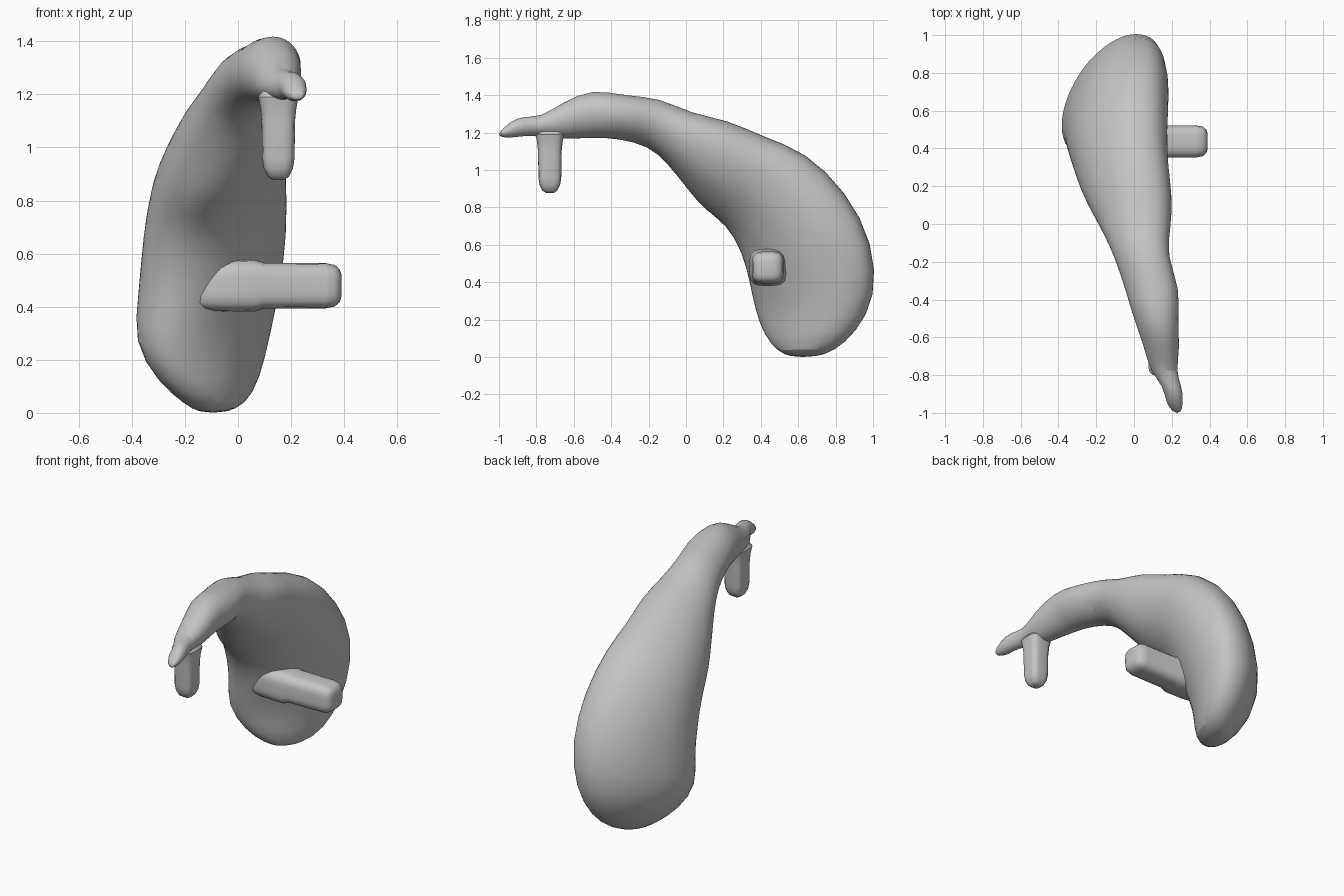
import bpy
import bmesh
import math
from mathutils import Vector, noise

old = bpy.data.objects.get("Cube")
if old:
    bpy.data.objects.remove(old, do_unlink=True)

grey = bpy.data.materials.new("plain grey")
grey.use_nodes = True
COLOUR = (0.56, 0.56, 0.56, 1)
grey.diffuse_color = COLOUR
grey.node_tree.nodes["Principled BSDF"].inputs["Base Color"].default_value = COLOUR


def finish(bm, name):
    bmesh.ops.recalc_face_normals(bm, faces=bm.faces)
    mesh = bpy.data.meshes.new(name)
    bm.to_mesh(mesh)
    bm.free()
    obj = bpy.data.objects.new(name, mesh)
    bpy.context.collection.objects.link(obj)
    mesh.materials.append(grey)
    bpy.ops.object.select_all(action='DESELECT')
    obj.select_set(True)
    bpy.context.view_layer.objects.active = obj
    bpy.ops.object.shade_smooth_by_angle(angle=math.radians(40))
    return obj


def loft(rings):
    bm = bmesh.new()
    loops = [[bm.verts.new(p) for p in ring] for ring in rings]
    n = len(loops[0])
    for a, b in zip(loops, loops[1:]):
        for i in range(n):
            j = (i + 1) % n
            bm.faces.new((a[i], a[j], b[j], b[i]))
    bm.faces.new(loops[0])
    bm.faces.new(loops[-1])
    return bm


# Curved body: inner edge (y, z), outer edge (y, z), x range of each section
SECTIONS = [
    (-1.005, 1.18, -1, 1.2, .21, .25), (-.94, 1.17, -.94, 1.26, .165, .26),
    (-.86, 1.185, -.87, 1.29, .16, .255), (-.78, 1.18, -.78, 1.28, .085, .22),
    (-.65, 1.165, -.66, 1.36, .055, .245), (-.5, 1.175, -.5, 1.435, 0, .23),
    (-.36, 1.17, -.33, 1.395, -.045, .245), (-.2, 1.13, -.14, 1.39, -.1, .17),
    (-.1, 1.04, .03, 1.3, -.16, .195), (.01, .9, .22, 1.27, -.23, .205),
    (.1, .79, .41, 1.175, -.285, .18), (.22, .71, .64, 1.1, -.33, .17),
    (.3, .56, .86, .88, -.36, .185), (.345, .4, 1.005, .61, -.37, .175),
    (.37, .25, 1.02, .32, -.4, .125), (.42, .11, .91, .13, -.3, .08),
    (.49, .03, .79, .03, -.2, .03), (.56, 0, .69, 0, -.14, -.05),
]
SEGMENTS = 28


def section(index, yi, zi, yo, zo, x0, x1):
    lean = math.asin(min(.52, .05 + .0025 * index ** 2, .3 + .1 * (17 - index)))
    centre = Vector(((x0 + x1) / 2, (yi + yo) / 2, (zi + zo) / 2))
    radial = Vector((0, yo - yi, zo - zi)) / 2
    side = Vector(((x1 - x0) / 2, 0, 0))
    ring = []
    for i in range(SEGMENTS):
        t = 2 * math.pi * i / SEGMENTS
        p = radial * math.sin(t) + side * math.cos(t - lean)
        ring.append(centre + p * (1.01 + .03 * noise.noise((centre + p) * 9)))
    return ring


body = finish(loft([section(i, *s) for i, s in enumerate(SECTIONS)]), "curved_body")
smooth = body.modifiers.new("Subdivision", 'SUBSURF')
smooth.levels = smooth.render_levels = 1


# Rounded square pegs: (distance along, half width) stations
def peg(name, origin, axis, u, v, stations):
    rings = []
    for along, half in stations:
        ring = []
        for i in range(24):
            t = 2 * math.pi * (i + .5) / 24
            c, s = math.cos(t), math.sin(t)
            r = half / (abs(c) ** 4 + abs(s) ** 4) ** .25
            ring.append(Vector(origin) + Vector(axis) * along
                        + Vector(u) * r * c + Vector(v) * r * s)
        rings.append(ring)
    return finish(loft(rings), name)


peg("side_peg", (0, .437, .479), (1, 0, 0), (0, 1, 0), (0, 0, 1),
    [(-.2, .06), (-.14, .09), (-.08, .096), (.06, .098), (.1, .086), (.33, .085),
     (.365, .078), (.383, .062), (.39, .04)])
peg("hanging_peg", (.152, -.728, 1.25), (0, 0, -1), (1, 0, 0), (0, 1, 0),
    [(.02, .05), (.06, .076), (.1, .068), (.15, .063), (.29, .061),
     (.33, .055), (.36, .04), (.372, .022)])
